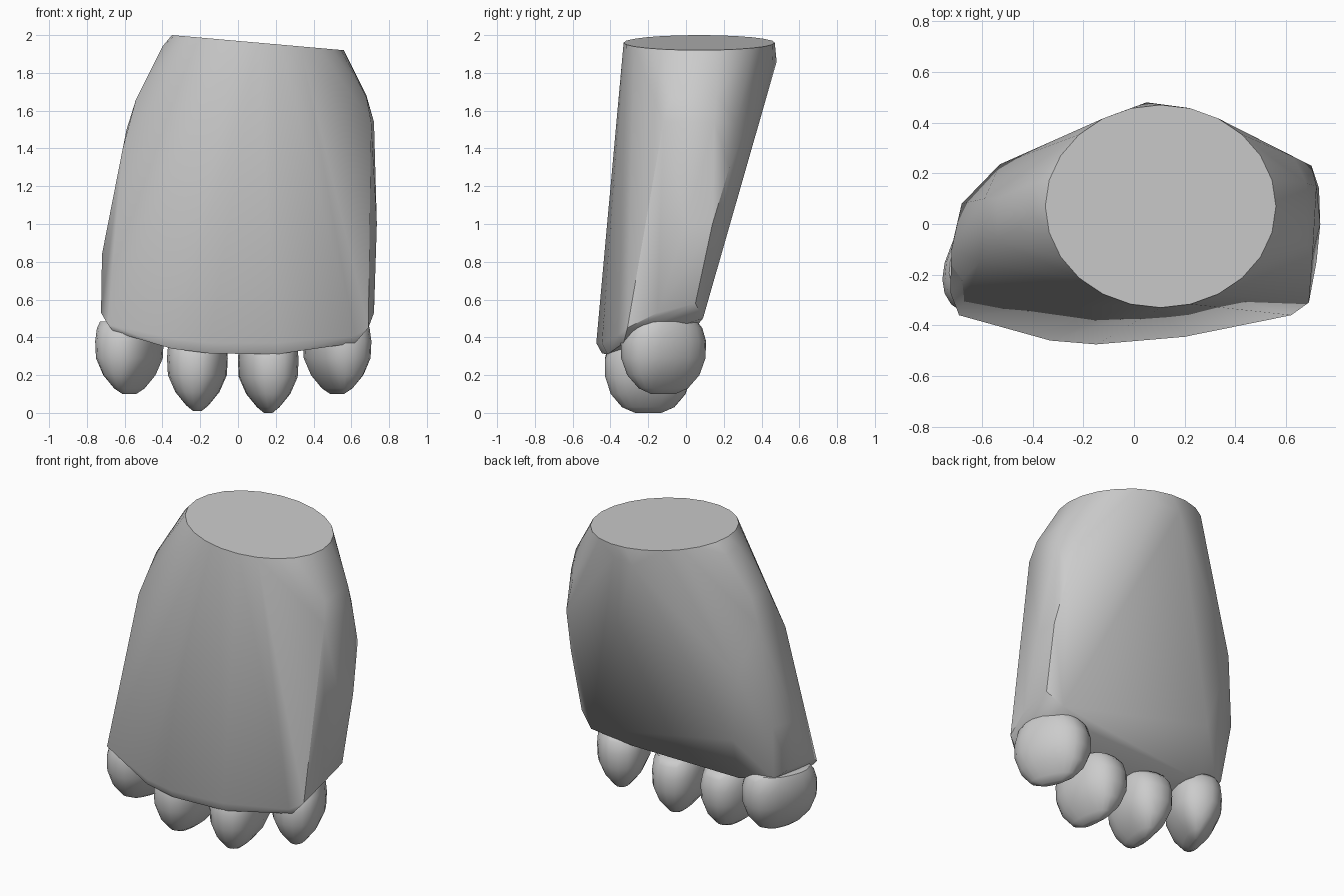
import bpy, bmesh
from math import cos, sin, pi, radians, copysign

cube = bpy.data.objects.get("Cube")
if cube:
    bpy.data.objects.remove(cube, do_unlink=True)

grey = bpy.data.materials.new("plain grey")
grey.use_nodes = True
COLOUR = (0.6, 0.6, 0.6, 1)
grey.diffuse_color = COLOUR
grey.node_tree.nodes["Principled BSDF"].inputs["Base Color"].default_value = COLOUR


def hull_object(name, points, angle):
    """Wrap a convex skin around guide points."""
    bm = bmesh.new()
    for p in points:
        bm.verts.new(p)
    result = bmesh.ops.convex_hull(bm, input=bm.verts[:])
    loose = {v for v in result["geom_interior"] + result["geom_unused"]
             if isinstance(v, bmesh.types.BMVert)}
    bmesh.ops.delete(bm, geom=list(loose), context='VERTS')
    bmesh.ops.dissolve_limit(bm, angle_limit=radians(1), verts=bm.verts[:], edges=bm.edges[:])
    bmesh.ops.recalc_face_normals(bm, faces=bm.faces[:])
    mesh = bpy.data.meshes.new(name)
    bm.to_mesh(mesh)
    bm.free()
    mesh.materials.append(grey)
    obj = bpy.data.objects.new(name, mesh)
    bpy.context.collection.objects.link(obj)
    bpy.ops.object.select_all(action='DESELECT')
    obj.select_set(True)
    bpy.context.view_layer.objects.active = obj
    bpy.ops.object.shade_smooth_by_angle(angle=radians(angle))


def oval(rx, ry, power=1.0, yaw=0.0, count=24):
    """Outline of an oval; a power below one makes it squarer."""
    pts = []
    for i in range(count):
        a = 2 * pi * i / count
        u = rx * copysign(abs(cos(a)) ** power, cos(a))
        v = ry * copysign(abs(sin(a)) ** power, sin(a))
        pts.append((u * cos(yaw) - v * sin(yaw), u * sin(yaw) + v * cos(yaw)))
    return pts


# Palm: slanted oval cut at the wrist, widening to a bowed lower edge
wrist = [(0.105 + u, 0.07 + v, 1.96 - 0.088 * u) for u, v in oval(0.455, 0.4)]
front_edge = [(-0.69, -0.36, 0.47), (-0.33, -0.46, 0.39), (-0.15, -0.475, 0.37),
              (0.2, -0.445, 0.37), (0.62, -0.36, 0.41), (0.69, -0.31, 0.45)]
under_edge = [(-0.66, -0.33, 0.43), (-0.35, -0.43, 0.34), (-0.15, -0.445, 0.315),
              (0.2, -0.415, 0.31), (0.62, -0.33, 0.37)]
right_side = [(-0.725, -0.27, 0.53), (-0.71, -0.05, 0.54), (-0.63, 0.0, 0.47),
              (-0.72, -0.1, 0.84), (-0.68, 0.08, 0.85), (-0.61, -0.15, 1.4),
              (-0.59, 0.1, 1.5), (-0.54, -0.07, 1.66), (-0.54, 0.1, 1.66),
              (-0.4, 0.03, 1.94), (-0.4, 0.16, 1.93)]
left_side = [(0.72, -0.15, 0.53), (0.715, 0.05, 0.58), (0.735, 0.0, 1.0),
             (0.73, 0.14, 1.0), (0.72, 0.15, 1.54), (0.705, -0.12, 1.54),
             (0.68, -0.08, 1.67), (0.68, 0.16, 1.68), (0.7, 0.23, 1.3)]
back = [(0.05, 0.48, 1.86), (0.2, 0.46, 1.87), (0.06, 0.445, 1.74), (0.45, 0.345, 1.66),
        (0.63, 0.265, 1.53), (-0.53, 0.235, 1.2), (-0.44, 0.15, 0.73),
        (0.62, 0.09, 0.5), (0.35, 0.04, 0.44), (-0.4, 0.03, 0.43)]
hull_object("palm", wrist + front_edge + under_edge + right_side + left_side + back, 40)

# Finger stubs: round from the side, wedge-shaped from the front, fanned outward
PROFILE = [(0.0, 0.02, 0.07), (0.03, 0.055, 0.14), (0.1, 0.112, 0.2),
           (0.19, 0.152, 0.23), (0.28, 0.157, 0.232), (0.35, 0.152, 0.21),
           (0.385, 0.14, 0.18)]
STUBS = [("outer_right_stub", -0.575, -0.14, 0.10, -25), ("inner_right_stub", -0.215, -0.2, 0.01, -8),
         ("inner_left_stub", 0.16, -0.2, 0.0, 8), ("outer_left_stub", 0.525, -0.12, 0.10, 25)]
for name, x, y, base, yaw in STUBS:
    points = [(x + u, y + v, base + dz) for dz, rx, ry in PROFILE
              for u, v in oval(rx, ry, 0.85, radians(yaw), 20)]
    hull_object(name, points, 50)
